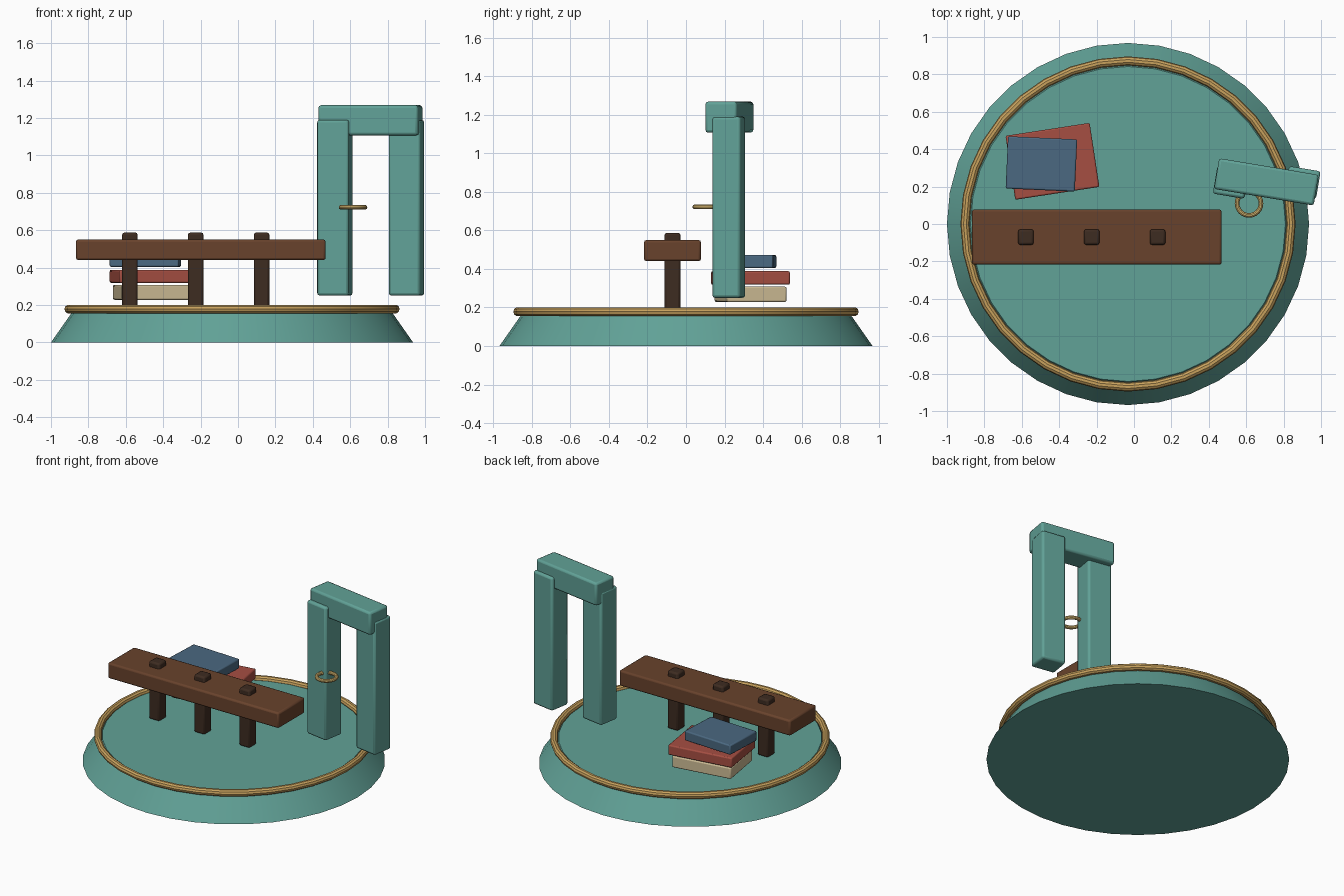
import bpy, math

if "Cube" in bpy.data.objects:
    bpy.data.objects.remove(bpy.data.objects["Cube"])


def material(name, rgb):
    m = bpy.data.materials.new(name)
    m.diffuse_color = (*rgb, 1)
    m.use_nodes = True
    m.node_tree.nodes["Principled BSDF"].inputs["Base Color"].default_value = m.diffuse_color
    return m


TEAL = material("teal", (0.12, 0.36, 0.31))
GOLD = material("gold", (0.58, 0.36, 0.11))
BRASS = material("brass", (0.72, 0.50, 0.17))
WOOD = material("wood", (0.14, 0.055, 0.025))
DARK = material("dark_wood", (0.048, 0.025, 0.015))
CREAM = material("cream", (0.61, 0.50, 0.30))
RED = material("red", (0.38, 0.077, 0.055))
BLUE = material("blue", (0.07, 0.14, 0.22))


def finish(name, mat):
    ob = bpy.context.object
    ob.name = name
    ob.data.materials.append(mat)
    bpy.ops.object.shade_smooth_by_angle(angle=math.radians(30))
    return ob


def box(name, x, y, z0, z1, w, d, mat, turn=0, bevel=0.012):
    """Bevelled box from z0 to z1, turned by degrees about z."""
    bpy.ops.mesh.primitive_cube_add(size=1, location=(x, y, (z0 + z1) / 2),
                                    rotation=(0, 0, math.radians(turn)))
    bpy.context.object.scale = (w, d, z1 - z0)
    bpy.ops.object.transform_apply(location=False, rotation=False, scale=True)
    ob = finish(name, mat)
    mod = ob.modifiers.new("bevel", "BEVEL")
    mod.width, mod.segments = bevel, 2
    return ob


def ring(name, loc, major, minor, sides, mat):
    bpy.ops.mesh.primitive_torus_add(location=loc, major_radius=major, minor_radius=minor,
                                     major_segments=sides, minor_segments=10)
    return finish(name, mat)


# Tapered round base with a gold rim
BX = -0.032
bpy.ops.mesh.primitive_cone_add(vertices=36, radius1=0.968, radius2=0.842, depth=0.18,
                                location=(BX, 0, 0.09))
finish("base", TEAL)
ring("base_rim", (BX, 0, 0.178), 0.872, 0.024, 36, GOLD)

# Bench: plank with three through posts
box("bench_plank", -0.199, -0.07, 0.44, 0.55, 1.335, 0.295, WOOD)
for i in range(3):
    box(f"bench_post_{i + 1}", -0.578 + 0.352 * i, -0.07, 0.18, 0.587, 0.083, 0.083, DARK)

# Stack of three books
box("book_bottom", -0.438, 0.335, 0.228, 0.308, 0.42, 0.313, CREAM, 9, 0.008)
box("book_middle", -0.436, 0.335, 0.318, 0.388, 0.455, 0.346, RED, 8.7, 0.008)
box("book_top", -0.495, 0.321, 0.404, 0.473, 0.37, 0.279, BLUE, -2.6, 0.008)

# Doorway: two posts and a lintel, with a ring handle
for side, x in (("left", 0.518), ("right", 0.901)):
    box(f"door_post_{side}", x, 0.222, 0.25, 1.19, 0.171, 0.149, TEAL, -9.5, 0.014)
box("door_lintel", 0.708, 0.225, 1.107, 1.268, 0.54, 0.166, TEAL, -9.5, 0.014)
ring("door_ring", (0.615, 0.11, 0.722), 0.064, 0.0125, 24, BRASS)
